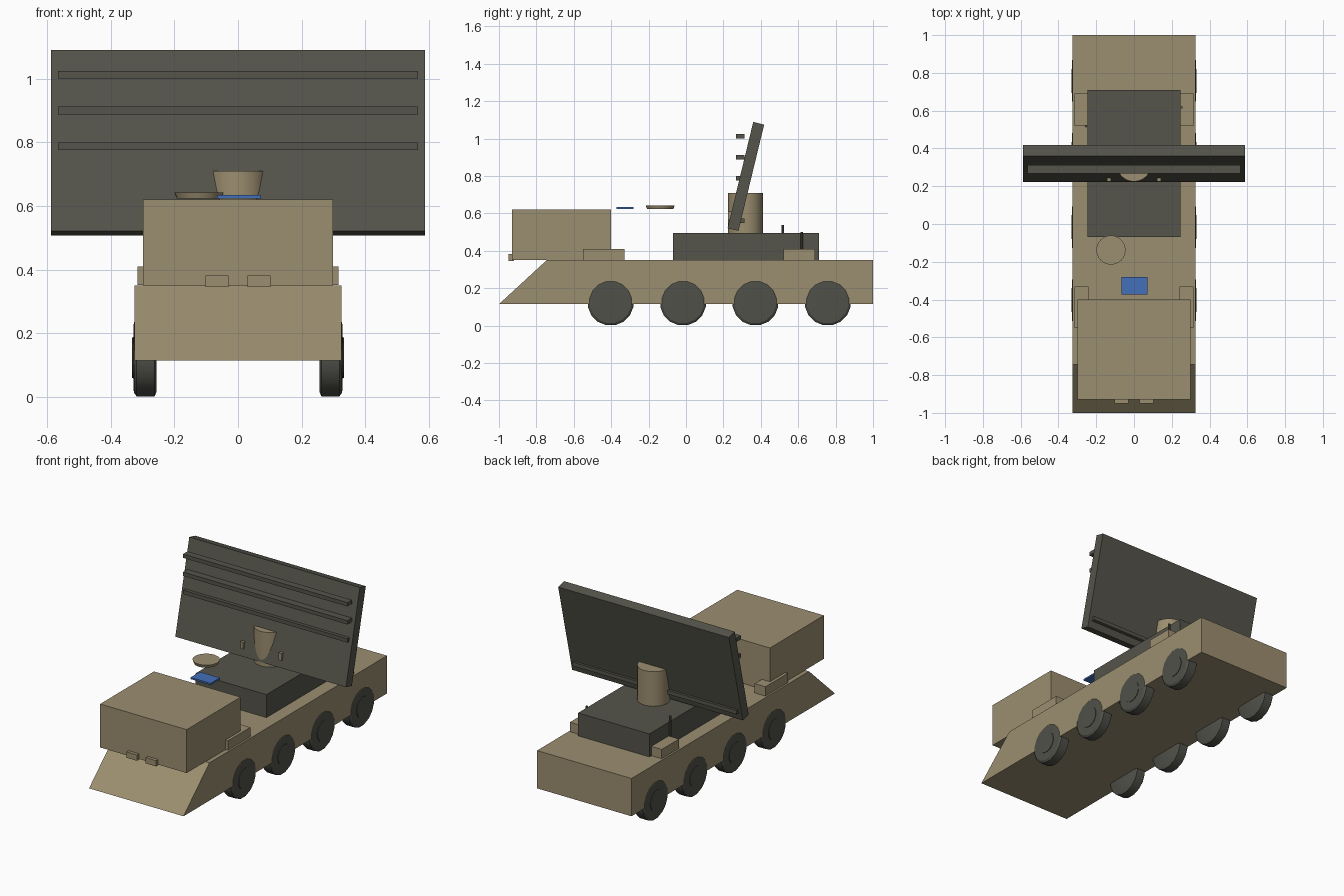
import bpy, bmesh, math
from mathutils import Matrix

old = bpy.data.objects.get("Cube")
if old:
    bpy.data.objects.remove(old, do_unlink=True)


def material(name, rgb):
    m = bpy.data.materials.new(name)
    m.use_nodes = True
    m.diffuse_color = (*rgb, 1)
    m.node_tree.nodes["Principled BSDF"].inputs["Base Color"].default_value = (*rgb, 1)
    return m


TAN = material("desert tan", (0.33, 0.27, 0.16))
DARK = material("dark olive grey", (0.09, 0.088, 0.07))
RUBBER = material("tyre grey", (0.08, 0.081, 0.068))
BLUE = material("signal blue", (0.055, 0.16, 0.49))


def add(name, bm, mat, smooth=False):
    bmesh.ops.recalc_face_normals(bm, faces=bm.faces)
    mesh = bpy.data.meshes.new(name)
    bm.to_mesh(mesh)
    bm.free()
    mesh.materials.append(mat)
    ob = bpy.data.objects.new(name, mesh)
    bpy.context.collection.objects.link(ob)
    if smooth:
        bpy.ops.object.select_all(action='DESELECT')
        ob.select_set(True)
        bpy.context.view_layer.objects.active = ob
        bpy.ops.object.shade_smooth_by_angle(angle=math.radians(35))
    return ob


def box(name, mat, x, y, z, tilt=0):
    """Box from (low, high) ranges, tilted about its own x axis."""
    mid = [(a + b) / 2 for a, b in (x, y, z)]
    size = [b - a for a, b in (x, y, z)]
    bm = bmesh.new()
    bmesh.ops.create_cube(bm, size=1)
    bm.transform(Matrix.Translation(mid) @ Matrix.Rotation(tilt, 4, 'X')
                 @ Matrix.Diagonal((*size, 1)))
    return add(name, bm, mat)


def drum(name, mat, x, y, z, r1, r2, sides=32):
    """Upright cylinder or cone."""
    bm = bmesh.new()
    bmesh.ops.create_cone(bm, cap_ends=True, segments=sides, radius1=r1,
                          radius2=r2, depth=z[1] - z[0])
    bm.transform(Matrix.Translation((x, y, sum(z) / 2)))
    return add(name, bm, mat, True)


def lathe(name, mat, profile, side, y, z, sides):
    """Closed solid turned about the x axis from (x, radius) points."""
    bm = bmesh.new()
    rings = []
    for x, r in profile:
        rings.append([bm.verts.new((side * x, y + r * math.sin(2 * math.pi * (i + .5) / sides),
                                    z + r * math.cos(2 * math.pi * (i + .5) / sides)))
                      for i in range(sides)])
    for a, b in zip(rings, rings[1:]):
        for i in range(sides):
            j = (i + 1) % sides
            bm.faces.new((a[i], a[j], b[j], b[i]))
    bm.faces.new(rings[0])
    bm.faces.new(rings[-1])
    return add(name, bm, mat, True)


# Hull: side profile extruded across the width
bm = bmesh.new()
outline = [(-1, 0.115), (1, 0.115), (1, 0.35), (-0.745, 0.35)]
face = bm.faces.new([bm.verts.new((-0.325, y, z)) for y, z in outline])
out = bmesh.ops.extrude_face_region(bm, geom=[face])
bmesh.ops.translate(bm, vec=(0.65, 0, 0),
                    verts=[v for v in out["geom"] if isinstance(v, bmesh.types.BMVert)])
add("hull", bm, TAN)

# Cab and equipment platform
box("cab", TAN, (-0.298, 0.298), (-0.93, -0.4), (0.35, 0.62))
box("platform", DARK, (-0.245, 0.245), (-0.07, 0.71), (0.352, 0.495))

# Parts mirrored on both sides
tyre = [(0.255, 0.108), (0.262, 0.124), (0.318, 0.124), (0.327, 0.112), (0.329, 0.06)]
hub = [(0.32, 0.064), (0.332, 0.064), (0.332, 0.05)]
for side, label in ((1, "left"), (-1, "right")):
    def span(a, b):
        return sorted((side * a, side * b))

    box(f"{label}_front_locker", TAN, span(0.242, 0.316), (-0.55, -0.33), (0.352, 0.41))
    box(f"{label}_rear_locker", TAN, span(0.242, 0.316), (0.52, 0.69), (0.352, 0.41))
    box(f"{label}_headlamp", TAN, span(0.03, 0.102), (-0.95, -0.92), (0.346, 0.382))
    box(f"{label}_panel_bracket", TAN, span(0.122, 0.142), (0.225, 0.265), (0.565, 0.61))
    for n in range(4):
        y = -0.403 + 0.387 * n
        lathe(f"{label}_wheel_{n + 1}", RUBBER, tyre, side, y, 0.124, 16)
        lathe(f"{label}_hub_{n + 1}", RUBBER, hub, side, y, 0.124, 24)

# Mast, tilted antenna panel and its horizontal ribs
drum("mast", TAN, 0, 0.318, (0.49, 0.71), 0.093, 0.093)
box("antenna_panel", DARK, (-0.587, 0.587), (0.29, 0.35), (0.506, 1.09),
    math.radians(-13.6))
for n in range(5):
    z = 0.562 + 0.1125 * n
    box(f"panel_rib_{n + 1}", DARK, (-0.565, 0.565), (0.268, 0.312), (z - 0.012, z + 0.012))

# Whip aerials, hatch disc and blue sensor plate
drum("right_aerial", DARK, -0.254, 0.518, (0.352, 0.537), 0.007, 0.007, 10)
drum("left_aerial", DARK, 0.251, 0.618, (0.352, 0.5), 0.007, 0.007, 10)
drum("hatch", TAN, -0.122, -0.138, (0.623, 0.642), 0.07, 0.077)
box("sensor_plate", BLUE, (-0.066, 0.072), (-0.372, -0.28), (0.624, 0.634))
